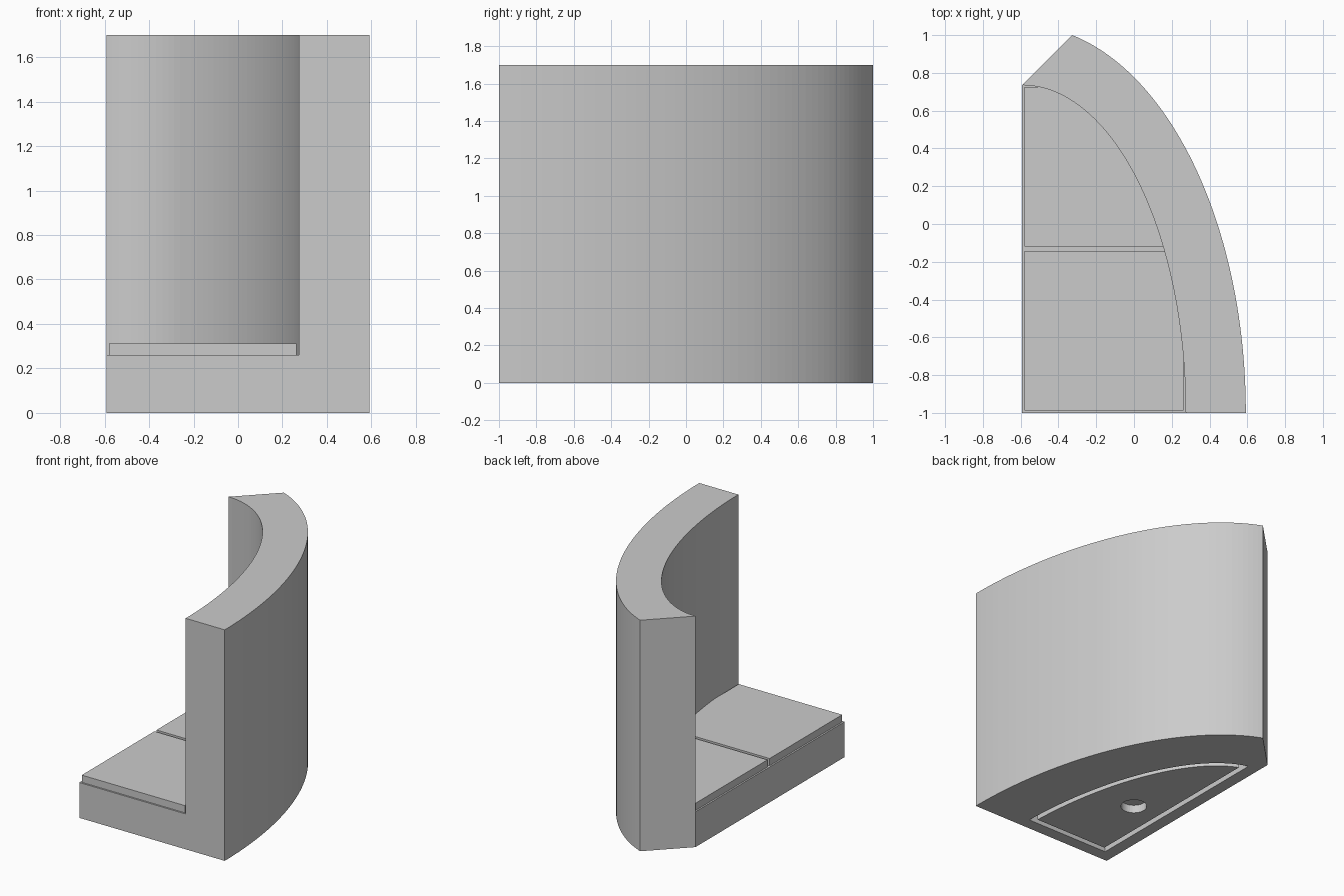
import bpy, bmesh
from math import sin, cos, asin, sqrt, pi
from mathutils import Matrix

cube = bpy.data.objects.get("Cube")
if cube:
    bpy.data.objects.remove(cube, do_unlink=True)

CX, CY = -0.592, -1.0            # shared centre of both ellipse quadrants
INNER = (0.866, 1.735)           # inner wall radii
OUTER = (1.184, 2.052)           # outer wall radii
FLOOR_Z, WALL_Z, TILE_Z = 0.26, 1.70, 0.313
SEGMENTS = 48

grey = bpy.data.materials.new("plain_grey")
grey.use_nodes = True
grey.diffuse_color = (0.6, 0.6, 0.6, 1)
grey.node_tree.nodes["Principled BSDF"].inputs["Base Color"].default_value = (0.6, 0.6, 0.6, 1)


def arc(radii, y_start, y_end):
    """Points along an ellipse quadrant between two y positions."""
    a, b = radii
    t0, t1 = (asin(min(1, (y - CY) / b)) for y in (y_start, y_end))
    angles = [t0 + (t1 - t0) * i / SEGMENTS for i in range(SEGMENTS + 1)]
    return [(CX + a * cos(t), CY + b * sin(t)) for t in angles]


def floor_outline(inset):
    """Floor shape shrunk evenly on every side."""
    a, b = (r - inset for r in INNER)
    y_end = CY + b * sqrt(1 - (inset / a) ** 2)
    return [(CX + inset, CY + inset)] + arc((a, b), CY + inset, y_end)


def raise_faces(bm, faces, height):
    """Extrude a face region upwards and return the new cap faces."""
    geom = bmesh.ops.extrude_face_region(bm, geom=faces)["geom"]
    verts = [g for g in geom if isinstance(g, bmesh.types.BMVert)]
    bmesh.ops.translate(bm, verts=verts, vec=(0, 0, height))
    return [g for g in geom if isinstance(g, bmesh.types.BMFace)]


def finish(bm, name):
    bmesh.ops.recalc_face_normals(bm, faces=bm.faces[:])
    mesh = bpy.data.meshes.new(name)
    bm.to_mesh(mesh)
    bm.free()
    mesh.materials.append(grey)
    obj = bpy.data.objects.new(name, mesh)
    bpy.context.collection.objects.link(obj)
    return obj


def carve(target, cutter):
    """Subtract a cutter from the target and discard it."""
    cutter.hide_render = True
    cut = target.modifiers.new("carve", "BOOLEAN")
    cut.operation = "DIFFERENCE"
    cut.solver = "EXACT"
    cut.object = cutter
    bpy.context.view_layer.objects.active = target
    bpy.ops.object.modifier_apply(modifier=cut.name)
    bpy.data.objects.remove(cutter, do_unlink=True)


# Body: floor and curved wall share the inner curve
bm = bmesh.new()
inner = [bm.verts.new((x, y, 0)) for x, y in arc(INNER, CY, CY + INNER[1])]
outer = [bm.verts.new((x, y, 0)) for x, y in arc(OUTER, CY, 1.0)]
corner = bm.verts.new((CX, CY, 0))
floor = bm.faces.new([corner] + inner)
wall = bm.faces.new(outer + inner[::-1])
caps = raise_faces(bm, [floor, wall], FLOOR_Z)
wall_top = [f for f in caps if any(v.co.x > 0.5 for v in f.verts)]
raise_faces(bm, wall_top, WALL_Z - FLOOR_Z)
body = finish(bm, "curved_wall_and_base")

# Underside groove following the floor outline
bm = bmesh.new()
loops = [[bm.verts.new((x, y, -0.06)) for x, y in floor_outline(d)] for d in (0.09, 0.13)]
out_loop, in_loop = loops
count = len(out_loop)
ring = []
for i in range(count):
    j = (i + 1) % count
    ring.append(bm.faces.new((out_loop[i], out_loop[j], in_loop[j], in_loop[i])))
raise_faces(bm, ring, 0.12)
carve(body, finish(bm, "groove_cutter"))

# Round socket in the underside
bm = bmesh.new()
bmesh.ops.create_cone(bm, cap_ends=True, segments=32, radius1=0.09, radius2=0.09,
                      depth=0.12, matrix=Matrix.Translation((-0.25, -0.30, 0)))
carve(body, finish(bm, "socket_cutter"))

# Floor tiles, trimmed to the wall with a narrow margin
for name, y0, y1 in (("front_floor_tile", -0.988, -0.144), ("back_floor_tile", -0.119, 0.725)):
    bm = bmesh.new()
    edge = [(min(x, 0.262), y) for x, y in arc(INNER, y0, y1)]
    outline = [(CX + 0.012, y0)] + edge + [(CX + 0.012, y1)]
    face = bm.faces.new([bm.verts.new((x, y, FLOOR_Z)) for x, y in outline])
    raise_faces(bm, [face], TILE_Z - FLOOR_Z)
    finish(bm, name)
